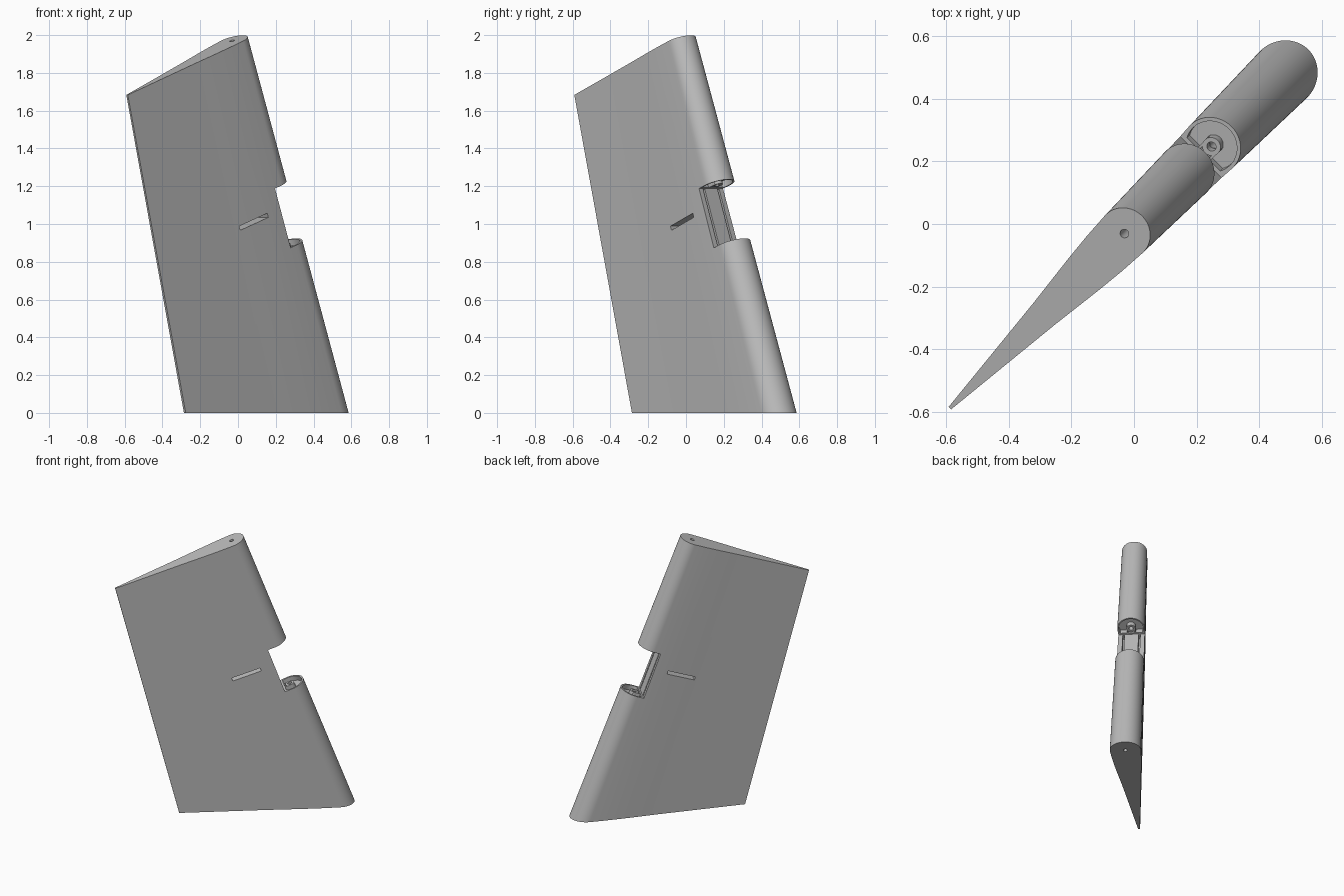
import bpy, bmesh, math
from mathutils import Matrix, Vector

if "Cube" in bpy.data.objects:
    bpy.data.objects.remove(bpy.data.objects["Cube"])

# Local frame: x along the chord, y across the thickness, z along the hinge axis
PLACE = Matrix.Rotation(math.radians(45), 4, 'Z') @ Matrix.Rotation(math.radians(-20), 4, 'Y')
AXIS, NOSE_R, TOP = 0.633, 0.106, 1.866
NOTCH_LOW, NOTCH_HIGH, NOTCH_BACK = 0.718, 1.052, 0.582

grey = bpy.data.materials.new("plain_grey")
grey.use_nodes = True
grey.diffuse_color = (0.5, 0.5, 0.5, 1)
grey.node_tree.nodes["Principled BSDF"].inputs["Base Color"].default_value = (0.5, 0.5, 0.5, 1)


def taper(w):
    return 1 - 0.2 * (w + 0.272) / 2.14


def make(name, bm):
    bm.transform(PLACE)
    bmesh.ops.recalc_face_normals(bm, faces=bm.faces)
    mesh = bpy.data.meshes.new(name)
    bm.to_mesh(mesh)
    bm.free()
    mesh.materials.append(grey)
    obj = bpy.data.objects.new(name, mesh)
    bpy.context.collection.objects.link(obj)
    return obj


def box(name, low, high):
    bm = bmesh.new()
    bmesh.ops.create_cube(bm, size=1)
    low, high = Vector(low), Vector(high)
    for v in bm.verts:
        v.co = (low + high) / 2 + Vector(a * b for a, b in zip(v.co, high - low))
    return make(name, bm)


def rod(name, radius, w0, w1, clip=None):
    bm = bmesh.new()
    bmesh.ops.create_cone(bm, cap_ends=True, segments=48, radius1=radius, radius2=radius,
                          depth=w1 - w0, matrix=Matrix.Translation((AXIS, 0, (w0 + w1) / 2)))
    if clip is not None:
        cut = bmesh.ops.bisect_plane(bm, geom=bm.verts[:] + bm.edges[:] + bm.faces[:],
                                     plane_co=(clip, 0, 0), plane_no=(-1, 0, 0), clear_outer=True)
        bmesh.ops.holes_fill(bm, edges=[e for e in cut["geom_cut"] if isinstance(e, bmesh.types.BMEdge)])
    return make(name, bm)


def carve(obj, cutters):
    for c in cutters:
        c.hide_render = True
        mod = obj.modifiers.new("cut", 'BOOLEAN')
        mod.operation, mod.solver, mod.object = 'DIFFERENCE', 'EXACT', c
    graph = bpy.context.evaluated_depsgraph_get()
    mesh = bpy.data.meshes.new_from_object(obj.evaluated_get(graph))
    obj.modifiers.clear()
    obj.data = mesh
    for c in cutters:
        bpy.data.objects.remove(c)


# Blade section: round nose, gently bulged flanks, thin square tail
half = [(NOSE_R * math.cos(t), NOSE_R * math.sin(t))
        for t in (math.radians(93) * i / 24 for i in range(25))]
half += [(-0.12, 0.099), (-0.24, 0.088), (-0.36, 0.0745), (-0.48, 0.061), (-1.047, 0.007)]
section = half + [(x, -y) for x, y in reversed(half[1:])]

# Tapered blade, cut level with the ground
bm = bmesh.new()
rings = []
for w in (-0.45, TOP):
    s = taper(w)
    rings.append([bm.verts.new((AXIS + x * s, y * s, w)) for x, y in section])
n = len(section)
for i in range(n):
    j = (i + 1) % n
    bm.faces.new((rings[0][i], rings[0][j], rings[1][j], rings[1][i]))
for ring in rings:
    bm.faces.new(ring)
inverse = PLACE.inverted()
cut = bmesh.ops.bisect_plane(bm, geom=bm.verts[:] + bm.edges[:] + bm.faces[:],
                             plane_co=(0, 0, 0), plane_no=inverse.to_3x3() @ Vector((0, 0, -1)),
                             clear_outer=True)
bmesh.ops.holes_fill(bm, edges=[e for e in cut["geom_cut"] if isinstance(e, bmesh.types.BMEdge)])
blade = make("blade", bm)

# Hinge notch, end pockets, wall slits, cross slot and pin hole
pocket = 0.035
pocket_r = NOSE_R * taper(NOTCH_HIGH) - 0.009
cutters = [
    box("notch_cutter", (NOTCH_BACK, -0.3, NOTCH_LOW), (1, 0.3, NOTCH_HIGH)),
    rod("lower_pocket_cutter", pocket_r, NOTCH_LOW - pocket, NOTCH_LOW + 0.02, 0.595),
    rod("upper_pocket_cutter", pocket_r, NOTCH_HIGH - 0.02, NOTCH_HIGH + pocket, 0.595),
    box("slot_cutter", (0.288, -0.3, 0.924), (0.488, 0.3, 0.947)),
    rod("pin_cutter", 0.014, -0.6, 2.2),
]
for side in (-1, 1):
    y = 0.054 * side
    cutters.append(box("slit_cutter", (NOTCH_BACK - 0.04, y - 0.006, NOTCH_LOW + 0.003),
                       (NOTCH_BACK + 0.05, y + 0.006, NOTCH_HIGH - 0.003)))
carve(blade, cutters)

# Pin bosses with a pair of ribs inside each pocket
parts = [blade]
for label, w0, w1 in (("lower", NOTCH_LOW - pocket, NOTCH_LOW),
                      ("upper", NOTCH_HIGH, NOTCH_HIGH + pocket)):
    boss = rod(label + "_pin_boss", 0.03, w0, w1)
    carve(boss, [rod("boss_hole_cutter", 0.015, w0 - 0.1, w1 + 0.1)])
    parts.append(boss)
    for side in (-1, 1):
        y = 0.025 * side
        parts.append(box(label + "_pocket_rib", (0.594, y - 0.004, w0), (0.645, y + 0.004, w1 - 0.001)))

# Smooth the rounded faces, keep the cut edges crisp
for obj in bpy.context.view_layer.objects:
    obj.select_set(obj in parts)
bpy.context.view_layer.objects.active = blade
bpy.ops.object.shade_smooth_by_angle(angle=math.radians(30))
